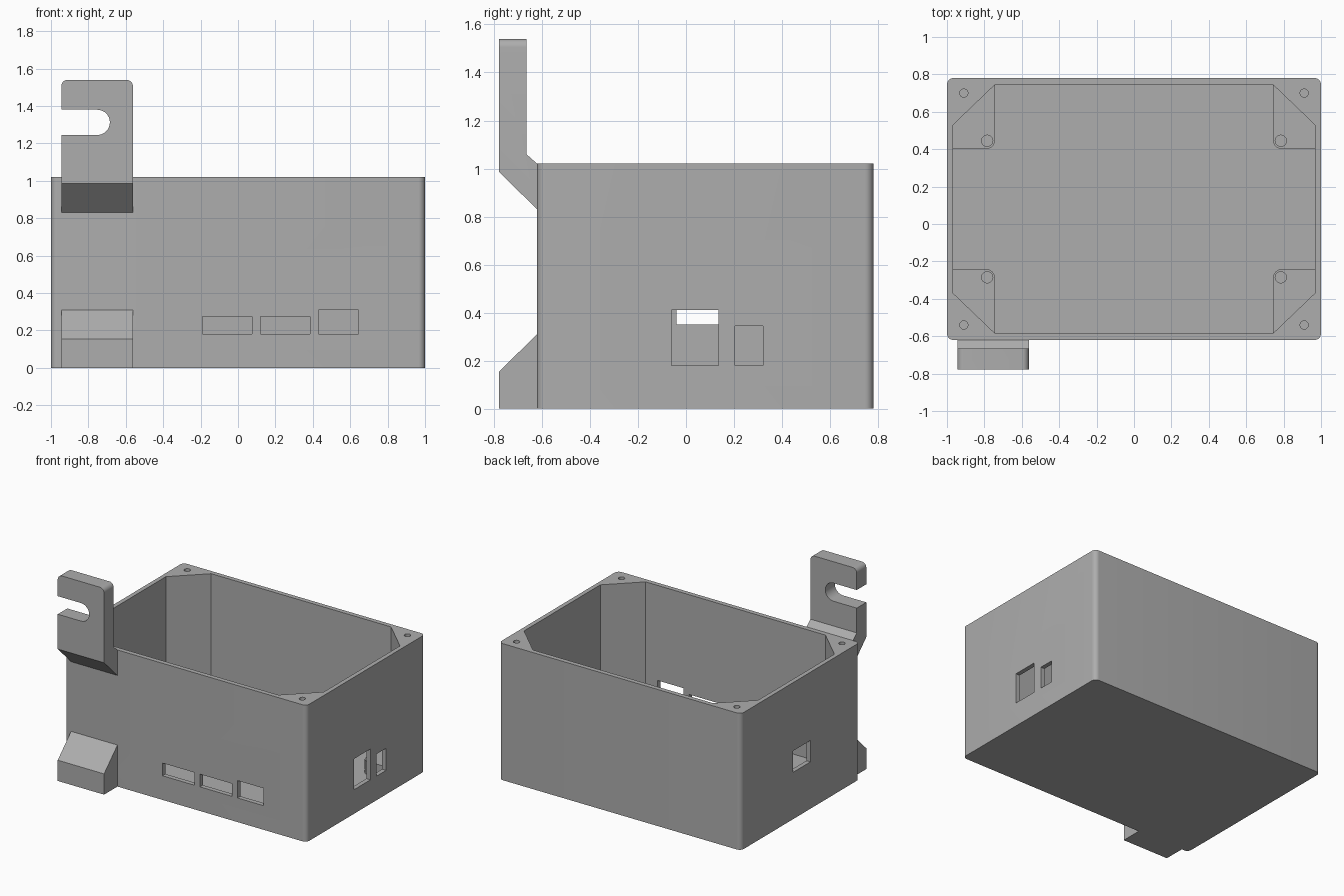
import bpy, bmesh, math
from mathutils import Vector

cube = bpy.data.objects.get("Cube")
if cube:
    bpy.data.objects.remove(cube, do_unlink=True)

grey = bpy.data.materials.new("grey_plastic")
grey.use_nodes = True
COLOUR = (0.42, 0.42, 0.42, 1)
grey.diffuse_color = COLOUR
grey.node_tree.nodes["Principled BSDF"].inputs["Base Color"].default_value = COLOUR

H = 1.02
FLOOR = 0.06
Y0, Y1 = -0.62, 0.78
IX, IY0, IY1 = 0.967, -0.585, 0.745


def fillet(points, steps=8):
    """Round each corner (u, v, radius); a missing radius leaves it sharp."""
    out = []
    for i, p in enumerate(points):
        c = Vector(p[:2])
        if len(p) < 3:
            out.append(c)
            continue
        a = (Vector(points[i - 1][:2]) - c).normalized()
        b = (Vector(points[(i + 1) % len(points)][:2]) - c).normalized()
        half = a.angle(b) / 2
        centre = c + (a + b).normalized() * p[2] / math.sin(half)
        start = c + a * p[2] / math.tan(half) - centre
        end = c + b * p[2] / math.tan(half) - centre
        turn = math.atan2(start.x * end.y - start.y * end.x, start.dot(end))
        for k in range(steps + 1):
            t = turn * k / steps
            out.append(centre + Vector((start.x * math.cos(t) - start.y * math.sin(t),
                                        start.x * math.sin(t) + start.y * math.cos(t))))
    return out


def prism(name, outline, axis, a, b):
    """Extrude a 2D outline along an axis from a to b."""
    place = {"x": lambda p, d: (d, p[0], p[1]),
             "y": lambda p, d: (p[0], d, p[1]),
             "z": lambda p, d: (p[0], p[1], d)}[axis]
    bm = bmesh.new()
    face = bm.faces.new([bm.verts.new(place(p, a)) for p in outline])
    top = bmesh.ops.extrude_face_region(bm, geom=[face])["geom"]
    move = Vector(place((0, 0), b - a))
    bmesh.ops.translate(bm, vec=move, verts=[g for g in top if isinstance(g, bmesh.types.BMVert)])
    bmesh.ops.recalc_face_normals(bm, faces=bm.faces)
    mesh = bpy.data.meshes.new(name)
    bm.to_mesh(mesh)
    bm.free()
    mesh.materials.append(grey)
    obj = bpy.data.objects.new(name, mesh)
    bpy.context.collection.objects.link(obj)
    return obj


def rect(u0, u1, v0, v1):
    return [(u0, v0), (u1, v0), (u1, v1), (u0, v1)]


def circle(u, v, r, n=24):
    return [(u + r * math.cos(math.tau * k / n), v + r * math.sin(math.tau * k / n)) for k in range(n)]


def boolean(obj, tool, operation="DIFFERENCE"):
    mod = obj.modifiers.new("cut", "BOOLEAN")
    mod.operation, mod.solver, mod.object = operation, "EXACT", tool
    bpy.context.view_layer.objects.active = obj
    bpy.ops.object.modifier_apply(modifier=mod.name)
    bpy.data.objects.remove(tool, do_unlink=True)


def smooth(obj):
    bpy.ops.object.select_all(action="DESELECT")
    obj.select_set(True)
    bpy.context.view_layer.objects.active = obj
    bpy.ops.object.shade_smooth_by_angle(angle=math.radians(30))


# Box body with an open, corner-chamfered cavity
R = 0.035
body = prism("box_body", fillet([(u, v, R) for u, v in rect(-1, 1, Y0, Y1)]), "z", 0, H)
CX, CY = 0.743, 0.215
cavity = [(-CX, IY0), (CX, IY0), (IX, IY0 + CY), (IX, IY1 - CY),
          (CX, IY1), (-CX, IY1), (-IX, IY1 - CY), (-IX, IY0 + CY)]
boolean(body, prism("cavity", cavity, "z", FLOOR, H + 0.1))

# Port openings in the front wall
for x0, x1, z1 in ((-0.19, 0.075, 0.275), (0.12, 0.385, 0.275), (0.43, 0.645, 0.31)):
    boolean(body, prism("front_port", rect(x0, x1, 0.18, z1), "y", Y0 - 0.1, IY0 + 0.1))

# Port openings in the two end walls
for y0, y1, z0, z1, side in ((-0.06, 0.135, 0.18, 0.41, 1), (0.205, 0.32, 0.18, 0.345, 1),
                             (-0.04, 0.165, 0.35, 0.51, -1)):
    boolean(body, prism("end_port", rect(y0, y1, z0, z1), "x", side * 0.9, side * 1.1))

# Lid screw holes in the rim
for x in (-0.91, 0.91):
    for y in (-0.54, 0.70):
        boolean(body, prism("screw_hole", circle(x, y, 0.022), "z", H - 0.25, H + 0.1))
smooth(body)

# Low corner platforms that carry the circuit board
for sx, side in ((-1, "right"), (1, "left")):
    for wall, edge, hole_y, end in ((IY0 - 0.01, -0.24, -0.285, "front"),
                                    (IY1 + 0.01, 0.40, 0.445, "back")):
        shape = [(sx * 0.98, wall), (sx * CX, wall), (sx * CX, edge, 0.05), (sx * 0.98, edge)]
        post = prism(f"{end}_{side}_board_platform", fillet(shape), "z", FLOOR - 0.02, 0.16)
        boolean(post, prism("peg_hole", circle(sx * 0.785, hole_y, 0.03), "z", FLOOR, 0.3))
        smooth(post)

# Upper hanging bracket: side profile trimmed by a slotted front outline
BX0, BX1 = -0.945, -0.562
profile = [(Y0, 0.83), (-0.778, 0.985), (-0.778, 1.54), (-0.665, 1.54), (-0.665, 1.06), (Y0, H)]
bracket = prism("hanging_bracket", profile, "x", BX0 - 0.05, BX1 + 0.05)
SLOT = 0.0675
outline = [(BX0, 0.7), (BX1, 0.7), (BX1, 1.54, 0.035), (BX0, 1.54, 0.035),
           (BX0, 1.38), (-0.685, 1.38, SLOT), (-0.685, 1.38 - 2 * SLOT, SLOT), (BX0, 1.38 - 2 * SLOT)]
boolean(bracket, prism("slot_outline", fillet(outline), "y", -1, -0.5), "INTERSECT")
smooth(bracket)

# Lower spacer foot with a sloped top
prism("spacer_foot", [(Y0, 0), (-0.778, 0), (-0.778, 0.155), (Y0, 0.31)], "x", BX0, BX1)
